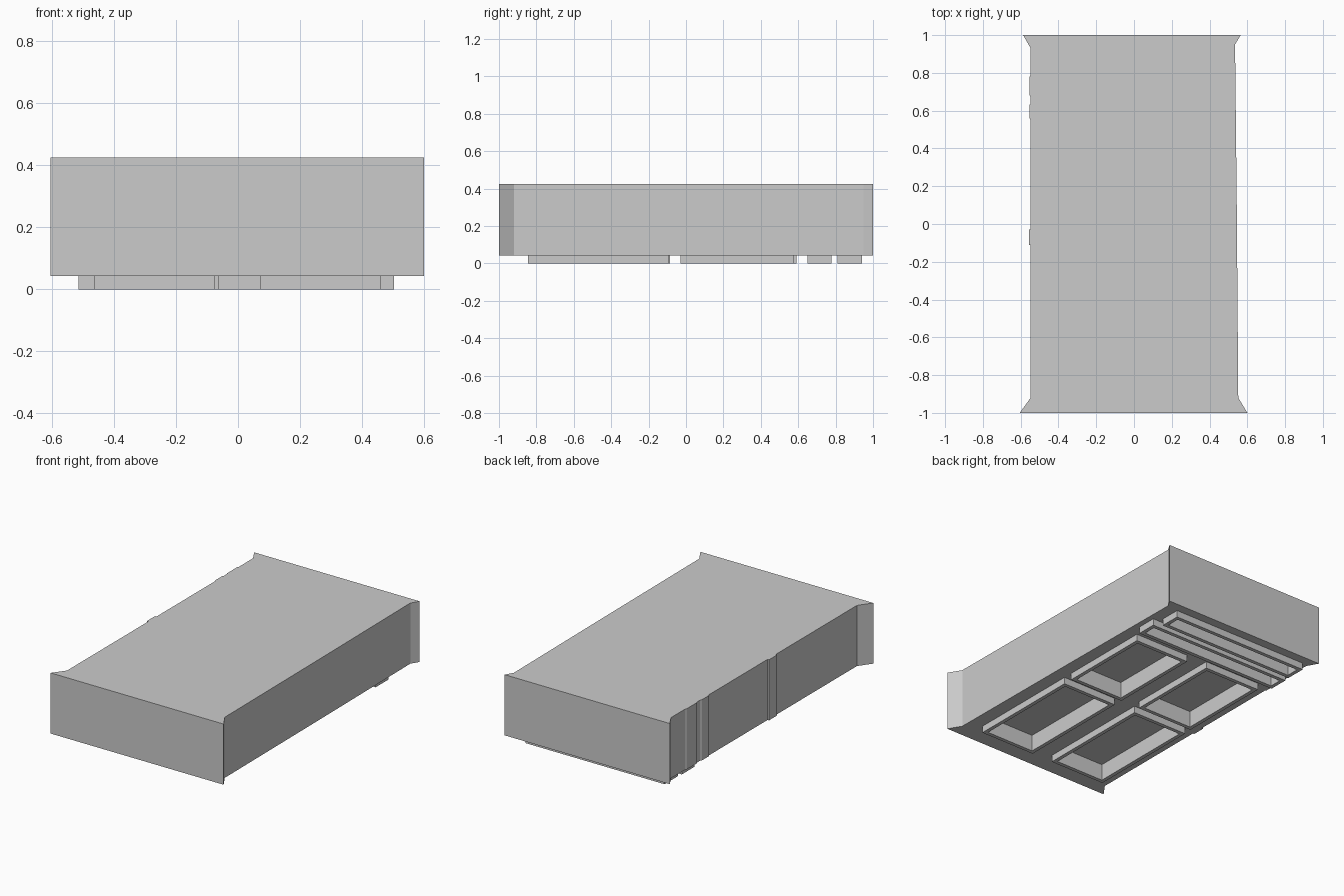
import bpy, bmesh

if "Cube" in bpy.data.objects:
    bpy.data.objects.remove(bpy.data.objects["Cube"])

Z_BASE, Z_TOP, Z_RECESS = 0.043, 0.425, 0.105
RIM = 0.024


def make_object(name, bm):
    bmesh.ops.recalc_face_normals(bm, faces=bm.faces)
    mesh = bpy.data.meshes.new(name)
    bm.to_mesh(mesh)
    bm.free()
    obj = bpy.data.objects.new(name, mesh)
    bpy.context.collection.objects.link(obj)
    return obj


def prism(bm, outline, z0, z1):
    low = [bm.verts.new((x, y, z0)) for x, y in outline]
    high = [bm.verts.new((x, y, z1)) for x, y in outline]
    bm.faces.new(low)
    bm.faces.new(high)
    for i in range(len(low)):
        j = (i + 1) % len(low)
        bm.faces.new((low[i], low[j], high[j], high[i]))


def rect(x0, x1, y0, y1, inset=0.0):
    x0, x1, y0, y1 = x0 + inset, x1 - inset, y0 + inset, y1 - inset
    return [(x0, y0), (x1, y0), (x1, y1), (x0, y1)]


def frame(name, bounds):
    bm = bmesh.new()
    loops = [[bm.verts.new((x, y, z)) for x, y in rect(*bounds, inset)]
             for inset, z in ((0, 0), (0, Z_BASE), (RIM, Z_BASE), (RIM, 0))]
    for k in range(4):
        a, b = loops[k], loops[(k + 1) % 4]
        for i in range(4):
            j = (i + 1) % 4
            bm.faces.new((a[i], a[j], b[j], b[i]))
    return make_object(name, bm)


# Main slab: flared ends and shallow steps along the left side
outline = [(-0.605, -1), (0.6, -1), (0.552, -0.92), (0.544, 0.1), (0.535, 0.95),
           (0.565, 1), (-0.587, 1), (-0.547, 0.93),
           (-0.547, 0.79), (-0.552, 0.78), (-0.552, 0.68), (-0.547, 0.67),
           (-0.547, 0.64), (-0.553, 0.63), (-0.553, 0.56), (-0.547, 0.55),
           (-0.547, -0.03), (-0.557, -0.03), (-0.557, -0.11), (-0.547, -0.11),
           (-0.547, -0.92)]
bm = bmesh.new()
prism(bm, outline, Z_BASE, Z_TOP)
body = make_object("slab_body", bm)

# Raised rims around the recesses underneath
panels = {
    "front_right_rim": (0.073, 0.46, -0.845, -0.09),
    "front_left_rim": (-0.465, -0.075, -0.845, -0.085),
    "back_right_rim": (0.073, 0.46, -0.03, 0.575),
    "back_left_rim": (-0.46, -0.062, -0.03, 0.59),
    "inner_slot_rim": (-0.515, 0.503, 0.65, 0.777),
    "outer_slot_rim": (-0.51, 0.458, 0.81, 0.942),
}
cut = bmesh.new()
for name, bounds in panels.items():
    frame(name, bounds)
    prism(cut, rect(*bounds, RIM), -0.05, Z_RECESS)

# Recesses cut into the slab
cutter = make_object("recess_cutter", cut)
cutter.hide_render = True
cutter.display_type = 'WIRE'
mod = body.modifiers.new("recesses", 'BOOLEAN')
mod.operation = 'DIFFERENCE'
mod.solver = 'EXACT'
mod.object = cutter
